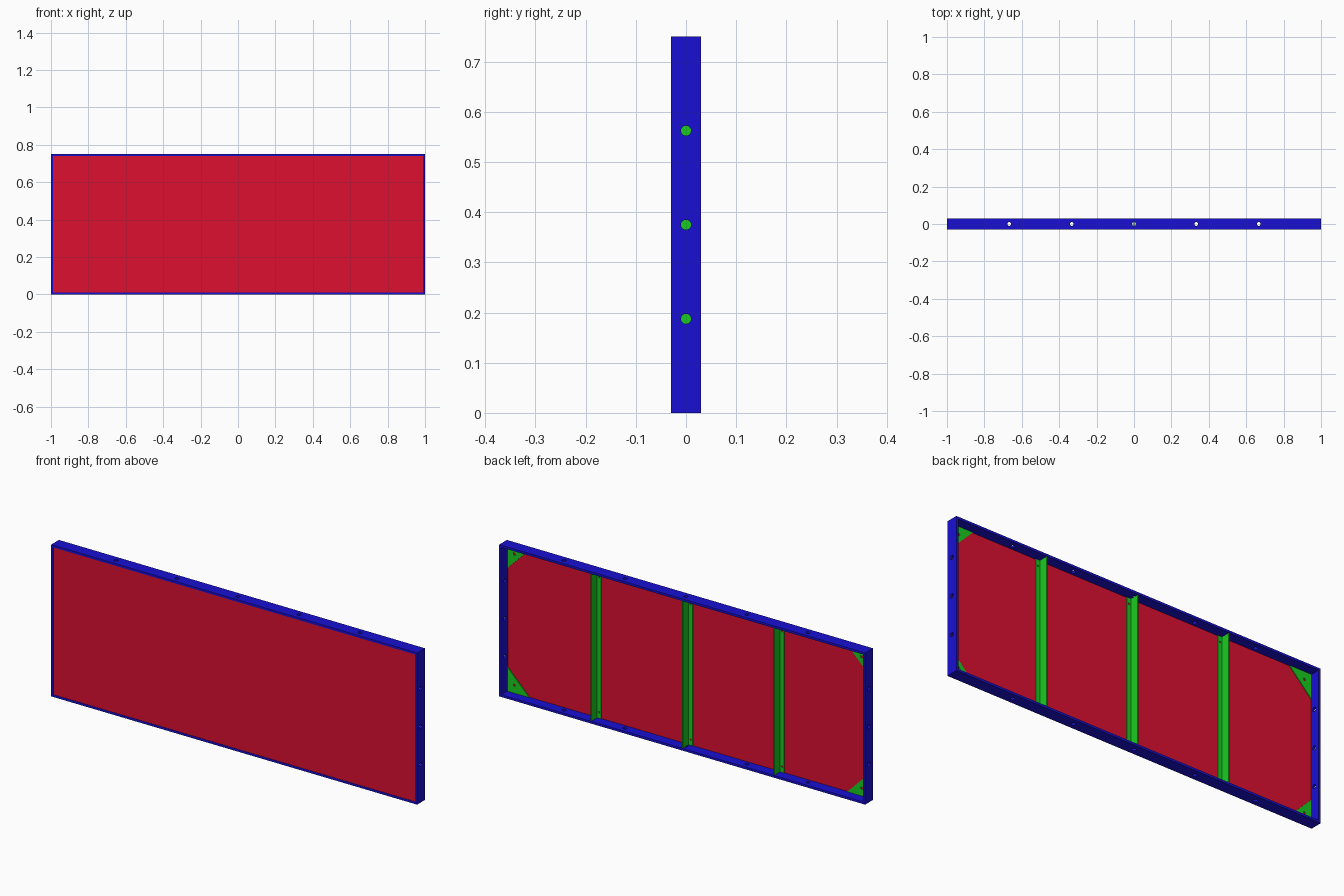
import bpy, bmesh, math
from mathutils import Vector, Matrix

if "Cube" in bpy.data.objects:
    bpy.data.objects.remove(bpy.data.objects["Cube"])

W, H, D, T = 1.0, 0.75, 0.03, 0.011   # half width, height, half depth, rail thickness
PANEL_BACK, PLATE = -0.021, 0.004


def material(name, rgb):
    m = bpy.data.materials.new(name)
    m.diffuse_color = (*rgb, 1)
    m.use_nodes = True
    m.node_tree.nodes["Principled BSDF"].inputs["Base Color"].default_value = m.diffuse_color
    return m


BLUE = material("blue", (0.01, 0.005, 0.65))
RED = material("red", (0.72, 0.005, 0.03))
GREEN = material("green", (0.01, 0.6, 0.015))


def link(name, bm, mat=None):
    bmesh.ops.recalc_face_normals(bm, faces=bm.faces)
    me = bpy.data.meshes.new(name)
    bm.to_mesh(me)
    bm.free()
    ob = bpy.data.objects.new(name, me)
    bpy.context.collection.objects.link(ob)
    if mat:
        me.materials.append(mat)
    return ob


def prism(name, pts, direction, mat):
    """Extrude a flat 3D polygon along a vector."""
    bm = bmesh.new()
    face = bm.faces.new([bm.verts.new(p) for p in pts])
    ext = bmesh.ops.extrude_face_region(bm, geom=[face])
    moved = [g for g in ext["geom"] if isinstance(g, bmesh.types.BMVert)]
    bmesh.ops.translate(bm, verts=moved, vec=direction)
    return link(name, bm, mat)


def drill(ob, points, axis, radius):
    """Cut round holes through a part along an axis."""
    bm = bmesh.new()
    turn = Vector((0, 0, 1)).rotation_difference(Vector(axis)).to_matrix().to_4x4()
    for p in points:
        bmesh.ops.create_cone(bm, cap_ends=True, segments=24, radius1=radius, radius2=radius,
                              depth=0.03, matrix=Matrix.Translation(p) @ turn)
    cutter = link("hole_cutter", bm)
    cutter.hide_render = True
    mod = ob.modifiers.new("holes", 'BOOLEAN')
    mod.operation, mod.solver, mod.object = 'DIFFERENCE', 'EXACT', cutter
    bpy.context.view_layer.objects.active = ob
    bpy.ops.object.modifier_apply(modifier=mod.name)
    bpy.data.objects.remove(cutter)


# mitred frame rails with mounting holes
for name, z, zi in (("bottom_rail", 0, T), ("top_rail", H, H - T)):
    rail = prism(name, [(-W, -D, z), (W, -D, z), (W - T, -D, zi), (-W + T, -D, zi)], (0, 2 * D, 0), BLUE)
    drill(rail, [(i / 3, 0, (z + zi) / 2) for i in range(-2, 3)], (0, 0, 1), 0.01)
for name, s in (("left_post", -1), ("right_post", 1)):
    x, xi = s * W, s * (W - T)
    post = prism(name, [(x, -D, 0), (x, -D, H), (xi, -D, H - T), (xi, -D, T)], (0, 2 * D, 0), BLUE)
    drill(post, [((x + xi) / 2, 0, H * k / 4) for k in (1, 2, 3)], (1, 0, 0), 0.01)

# front panel inside the frame
x = W - T
prism("panel", [(-x, -0.028, T), (x, -0.028, T), (x, -0.028, H - T), (-x, -0.028, H - T)],
      (0, PANEL_BACK + 0.028, 0), RED)

# T-section ribs, screwed at both ends
y0, y1, y2 = PANEL_BACK, PANEL_BACK + PLATE, 0.027
f, w = 0.024, 0.0025
tee = [(-f, y0), (f, y0), (f, y1), (w, y1), (w, y2), (-w, y2), (-w, y1), (-f, y1)]
for cx in (-0.5, 0, 0.5):
    rib = prism("rib", [(cx + a, b, T) for a, b in tee], (0, 0, H - 2 * T), GREEN)
    drill(rib, [(cx + s * 0.0135, -0.019, z) for s in (-1, 1) for z in (T + 0.03, H - T - 0.03)],
          (0, 1, 0), 0.005)

# triangular corner gussets
for sx in (-1, 1):
    for z, sz in ((T, 1), (H - T, -1)):
        cx = sx * (W - T)
        g = prism("corner_gusset", [(cx, y0, z), (cx - sx * 0.12, y0, z), (cx, y0, z + sz * 0.12)],
                  (0, PLATE, 0), GREEN)
        drill(g, [(cx - sx * 0.04, -0.019, z + sz * 0.04)], (0, 1, 0), 0.007)
